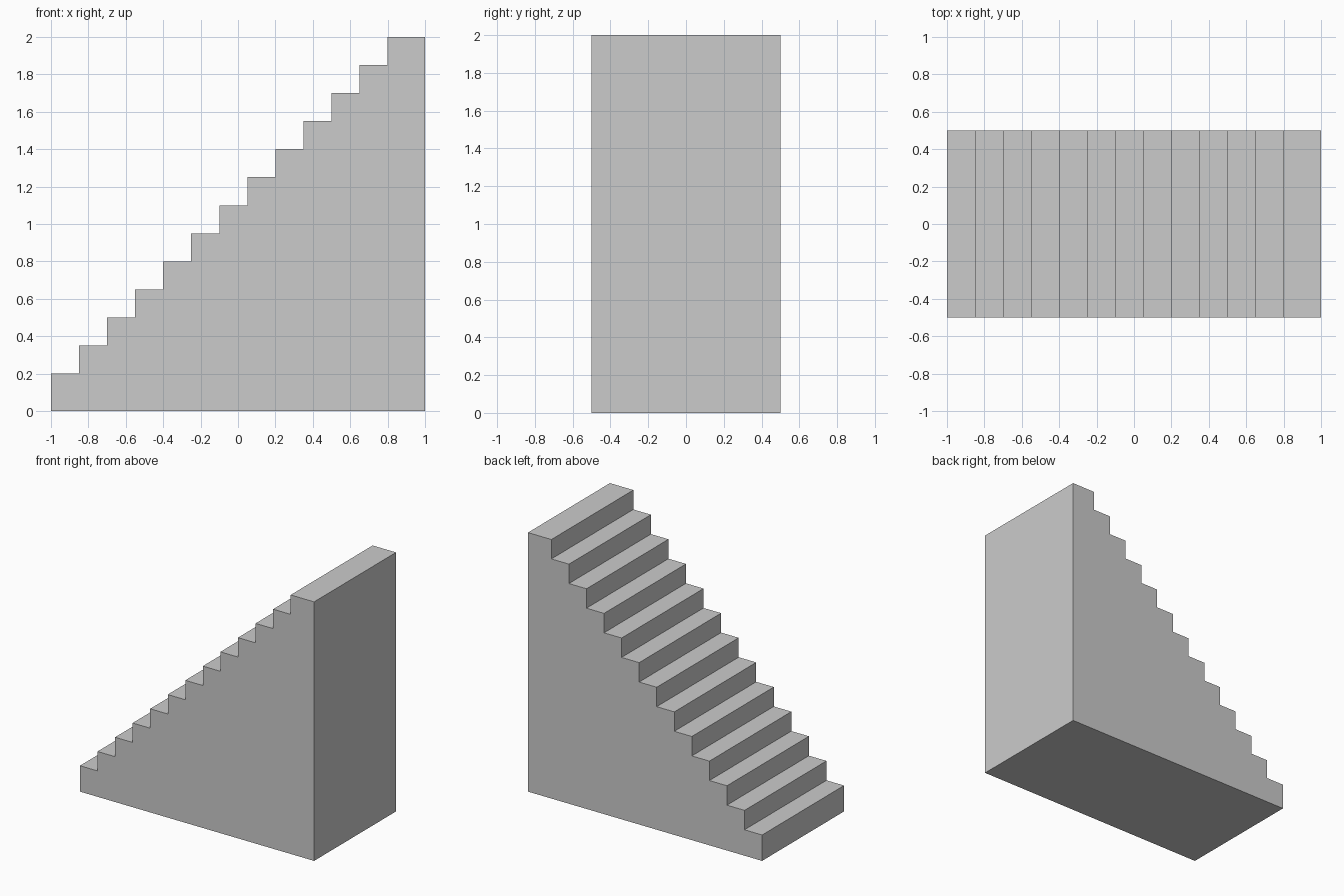
import bpy
import bmesh

if "Cube" in bpy.data.objects:
    bpy.data.objects.remove(bpy.data.objects["Cube"])

STEPS = 13
RISE = RUN = 0.15
FIRST_TOP = 0.2
HALF_LENGTH, HALF_WIDTH = 1.0, 0.5

# Stepped side profile, in x and z; the top landing runs on to the back wall
profile = [(HALF_LENGTH, 0), (-HALF_LENGTH, 0)]
for i in range(STEPS):
    x0 = -HALF_LENGTH + i * RUN
    x1 = HALF_LENGTH if i == STEPS - 1 else x0 + RUN
    z = FIRST_TOP + i * RISE
    profile += [(x0, z), (x1, z)]

# Extrude the profile across the width
bm = bmesh.new()
side = bm.faces.new([bm.verts.new((x, -HALF_WIDTH, z)) for x, z in profile])
extruded = bmesh.ops.extrude_face_region(bm, geom=[side], use_keep_orig=True)
verts = [g for g in extruded["geom"] if isinstance(g, bmesh.types.BMVert)]
bmesh.ops.translate(bm, verts=verts, vec=(0, 2 * HALF_WIDTH, 0))
bmesh.ops.recalc_face_normals(bm, faces=bm.faces)

# Solid staircase
mesh = bpy.data.meshes.new("staircase")
bm.to_mesh(mesh)
bm.free()
staircase = bpy.data.objects.new("staircase", mesh)
bpy.context.collection.objects.link(staircase)
